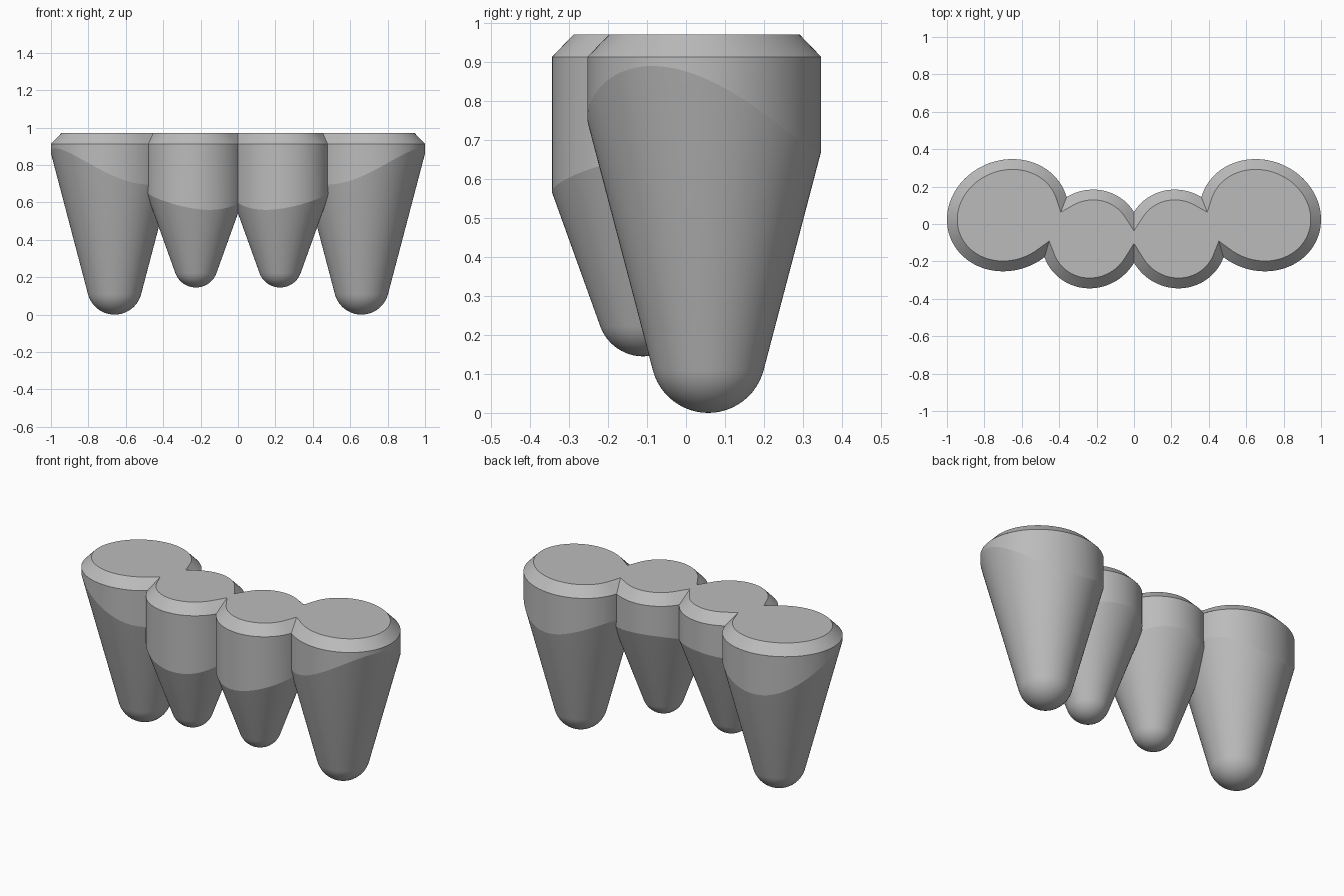
import bpy, bmesh, math
from mathutils import Matrix, Vector

if "Cube" in bpy.data.objects:
    bpy.data.objects.remove(bpy.data.objects["Cube"], do_unlink=True)

SEGS = 96
RIM_Z, TOP_Z, BEVEL = 0.913, 0.97, 0.055

grey = bpy.data.materials.new("plain_grey")
grey.use_nodes = True
grey.diffuse_color = (0.5, 0.5, 0.5, 1)
grey.node_tree.nodes["Principled BSDF"].inputs["Base Color"].default_value = grey.diffuse_color


class Oval:
    """Slightly skewed ellipse."""
    def __init__(self, cx, cy, rx, ry, lean):
        self.c = Vector((cx, cy))
        k = lean * ry / rx
        self.m = Matrix(((rx, 0), (k, math.sqrt(ry * ry - k * k))))
        self.inv = self.m.inverted()

    def point(self, t):
        return self.c + self.m @ Vector((math.cos(t), math.sin(t)))

    def contains(self, p):
        return (self.inv @ (p - self.c)).length < 1

    def reach(self, origin, d):
        """Distance from an inner origin to the rim along d."""
        p, q = self.inv @ (origin - self.c), self.inv @ d
        a, b, c = q.dot(q), p.dot(q), p.dot(p) - 1
        return (-b + math.sqrt(b * b - a * c)) / a


def finish(name, bm):
    bmesh.ops.recalc_face_normals(bm, faces=bm.faces)
    mesh = bpy.data.meshes.new(name)
    bm.to_mesh(mesh)
    bm.free()
    mesh.materials.append(grey)
    ob = bpy.data.objects.new(name, mesh)
    bpy.context.collection.objects.link(ob)
    bpy.ops.object.select_all(action="DESELECT")
    ob.select_set(True)
    bpy.context.view_layer.objects.active = ob
    bpy.ops.object.shade_smooth_by_angle(angle=math.radians(11))
    return ob


def bridge(bm, low, high):
    n = len(low)
    for i in range(n):
        j = (i + 1) % n
        bm.faces.new((low[i], low[j], high[j], high[i]))


def peg(name, oval, axis, tip_z, ball, slope, side):
    """Round-tipped cone that runs into an oval column."""
    bm = bmesh.new()
    axis = Vector(axis)
    tilt = math.atan(slope)
    dirs = [Vector((math.cos(a), math.sin(a)))
            for a in (2 * math.pi * i / SEGS for i in range(SEGS))]

    def ring(radii, heights):
        return [bm.verts.new((side * (axis.x + d.x * r), axis.y + d.y * r, z))
                for d, r, z in zip(dirs, radii, heights)]

    rings = []
    # rounded tip
    steps = 12
    for s in range(1, steps + 1):
        a = (math.pi / 2 - tilt) * s / steps
        r, z = ball * math.sin(a), tip_z + ball * (1 - math.cos(a))
        rings.append(ring([r] * SEGS, [z] * SEGS))
    # line where the cone meets the column, then the column rim
    reach = [oval.reach(axis, d) for d in dirs]
    meet = [min(z + (w - r) / slope, RIM_Z - 0.005) for w in reach]
    rings.append(ring(reach, meet))
    rings.append(ring(reach, [RIM_Z] * SEGS))
    tip = bm.verts.new((side * axis.x, axis.y, tip_z))
    for i in range(SEGS):
        bm.faces.new((tip, rings[0][(i + 1) % SEGS], rings[0][i]))
    for low, high in zip(rings, rings[1:]):
        bridge(bm, low, high)
    bm.faces.new(rings[-1])
    return finish(name, bm)


outer = Oval(-0.675, 0.047, 0.325, 0.30, 0.025)
inner = Oval(-0.228, -0.08, 0.266, 0.264, 0.01)

# four pegs, mirrored in pairs
for label, side in (("right", 1), ("left", -1)):
    peg(label + "_outer_peg", outer, (-0.66, 0.057), 0.0, 0.147, 0.263, side)
    peg(label + "_inner_peg", inner, (-0.225, -0.11), 0.145, 0.117, 0.36, side)


def arc(oval, turn, stop):
    """Rim points from the outer end until stop, ending exactly on the crossing."""
    pts, t, step = [], math.pi, turn * 2 * math.pi / SEGS
    while not stop(oval.point(t + step)):
        pts.append(oval.point(t))
        t += step
    pts.append(oval.point(t))
    lo, hi = t, t + step
    for _ in range(30):
        mid = (lo + hi) / 2
        lo, hi = (lo, mid) if stop(oval.point(mid)) else (mid, hi)
    if (oval.point(lo) - pts[-1]).length < 0.004:
        pts.pop()
    return pts + [oval.point(lo)]


def half_edge(turn):
    first = arc(outer, turn, inner.contains)
    second = arc(inner, turn, lambda p: p.x >= 0)
    return first + [p for p in second
                    if not outer.contains(p) and (p - first[-1]).length > 0.004]


# joined outline of all four columns
half = half_edge(-1)[::-1] + half_edge(1)[1:]
outline = half + [Vector((-p.x, p.y)) for p in reversed(half[1:-1])]


def inset(pts, dist):
    out = []
    for i, p in enumerate(pts):
        a = (p - pts[i - 1]).normalized()
        b = (pts[(i + 1) % len(pts)] - p).normalized()
        n1, n2 = Vector((-a.y, a.x)), Vector((-b.y, b.x))
        out.append(p + (n1 + n2) * dist / (1 + n1.dot(n2)))
    return out


# bevelled flat crown over the columns
bm = bmesh.new()
low = [bm.verts.new((p.x, p.y, RIM_Z)) for p in outline]
high = [bm.verts.new((p.x, p.y, TOP_Z)) for p in inset(outline, BEVEL)]
bridge(bm, low, high)
bm.faces.new(high)
finish("bevelled_crown", bm)
